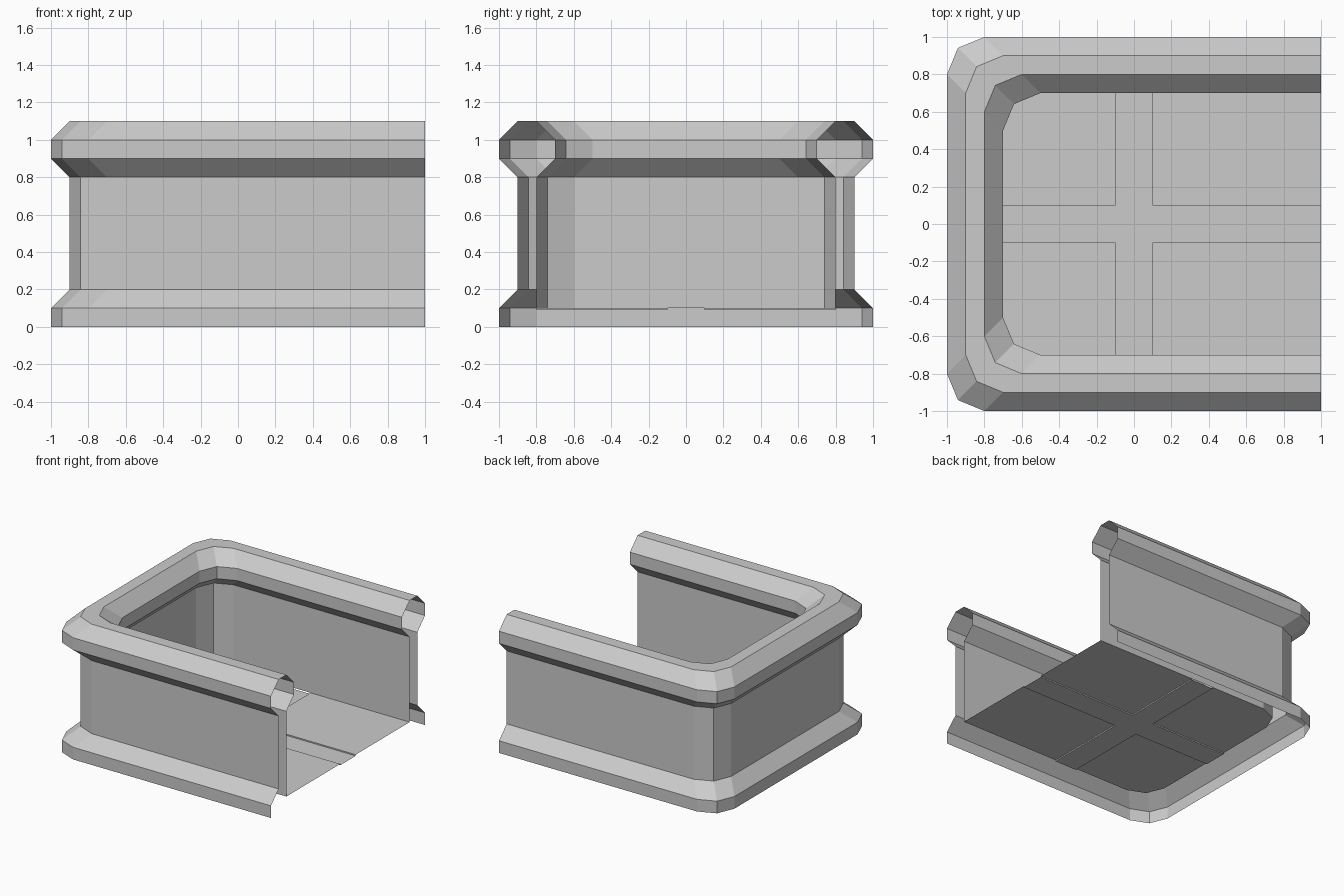
import bpy, bmesh, math

if "Cube" in bpy.data.objects:
    bpy.data.objects.remove(bpy.data.objects["Cube"])

grey = bpy.data.materials.new("plain_grey")
grey.diffuse_color = (0.6, 0.6, 0.6, 1)
grey.use_nodes = True
grey.node_tree.nodes["Principled BSDF"].inputs["Base Color"].default_value = grey.diffuse_color


def make_object(name, faces):
    """Build a flat-shaded mesh from a list of faces given as point lists."""
    bm = bmesh.new()
    for pts in faces:
        bm.faces.new([bm.verts.new(p) for p in pts])
    bmesh.ops.remove_doubles(bm, verts=bm.verts, dist=1e-4)
    mesh = bpy.data.meshes.new(name)
    bm.to_mesh(mesh)
    bm.free()
    mesh.materials.append(grey)
    obj = bpy.data.objects.new(name, mesh)
    bpy.context.collection.objects.link(obj)
    return obj


def corner(d):
    """Two-segment rounded corner at (-x, +y), moved inward by d."""
    return [(-0.8 + d + 0.2 * math.cos(math.radians(a)),
             0.8 - d + 0.2 * math.sin(math.radians(a))) for a in (180, 135, 90)]


def path(d):
    """U-shaped plan, open at +x, moved inward by d."""
    back = corner(d) + [(1, 1 - d)]
    return [(x, -y) for x, y in reversed(back)] + back


# Hollow wall: (inward offset, height) profile swept round the U
profile = [(0, 0), (0, 0.1), (0.1, 0.2), (0.1, 0.8), (0, 0.9), (0, 1.0),
           (0.1, 1.1), (0.2, 1.1), (0.3, 1.0), (0.3, 0.9), (0.2, 0.8), (0.2, 0.1)]
rings = [[(x, y, z) for x, y in path(d)] for d, z in profile]
wall = []
for low, high in zip(rings, rings[1:]):
    for i in range(len(low) - 1):
        wall.append([low[i], high[i], high[i + 1], low[i + 1]])
make_object("hollow_wall", wall)

# Floor: four raised panels with short side walls down to the groove
TOP, LOW, G = 0.1, 0.09, 0.1
front_right = [(G, G), (1, G), (1, 0.8), (G, 0.8)]
rounded = [(-G, G), (-G, 0.8)] + corner(0.2)[::-1] + [(-0.8, G)]
panels = []
for shape in (front_right, rounded):
    for s in (1, -1):
        pts = [(x, y * s) for x, y in shape][::s]
        panels.append([(x, y, TOP) for x, y in pts])
        for a, b in zip(pts, pts[1:] + pts[:1]):
            if any(abs(a[k]) == G and abs(b[k]) == G for k in (0, 1)):
                panels.append([(*a, LOW), (*b, LOW), (*b, TOP), (*a, TOP)])
make_object("floor_panels", panels)


# Cross-shaped groove bottom
def rect(x0, x1, y0, y1):
    return [(x0, y0, LOW), (x1, y0, LOW), (x1, y1, LOW), (x0, y1, LOW)]


make_object("floor_groove", [rect(-0.8, -G, -G, G), rect(-G, G, -G, G), rect(G, 1, -G, G),
                             rect(-G, G, G, 0.8), rect(-G, G, -0.8, -G)])
